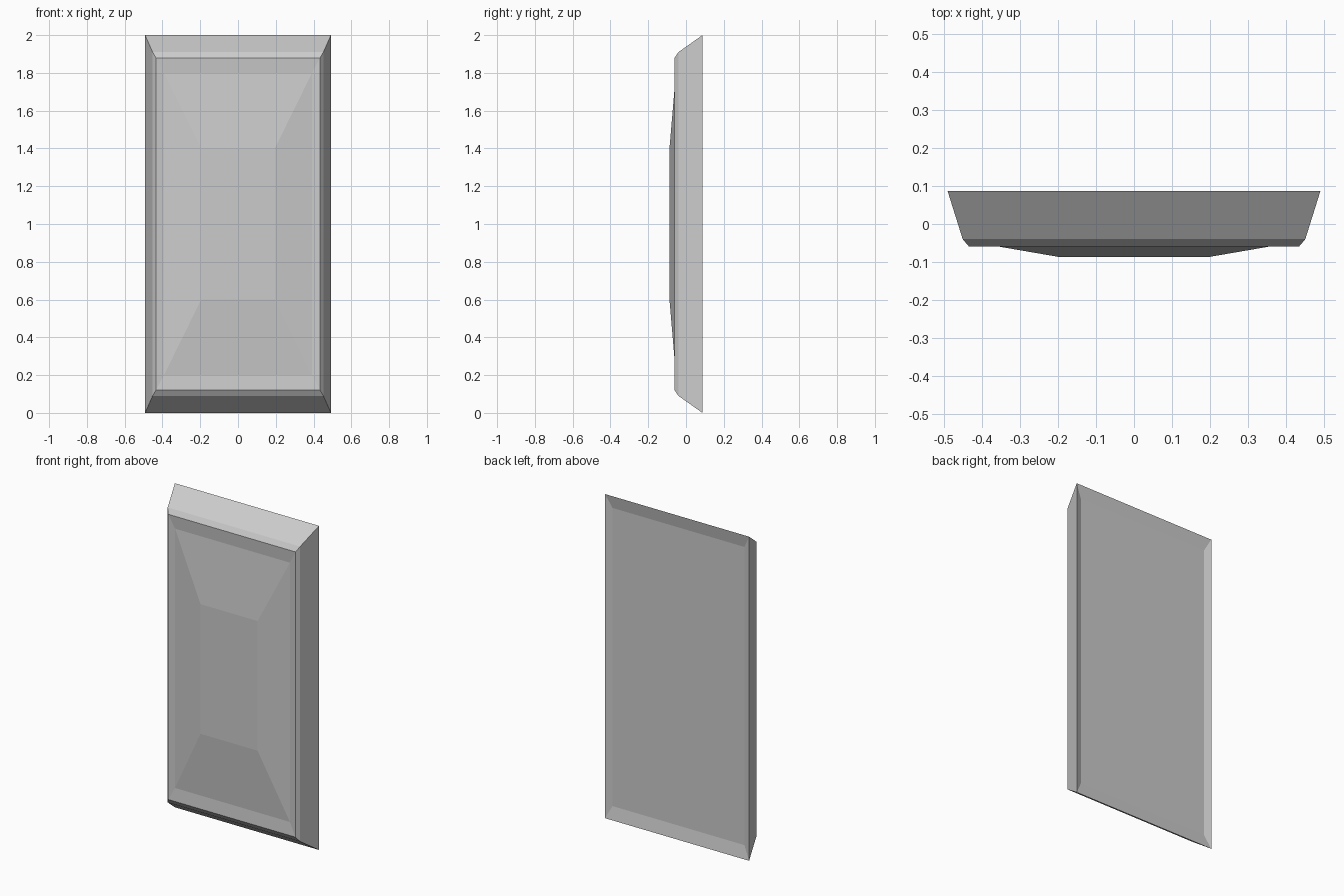
import bpy, bmesh

if "Cube" in bpy.data.objects:
    bpy.data.objects.remove(bpy.data.objects["Cube"])

# Concentric rectangular rings, back centre to front centre:
# (half width, margin from top/bottom, y)
RINGS = [
    (0.45, 0.08, 0.073),     # recessed back panel
    (0.492, 0.0, 0.0875),    # outer back edge
    (0.452, 0.09, -0.04),    # tapered side
    (0.435, 0.12, -0.06),    # bevelled rim
    (0.392, 0.20, -0.0535),  # shallow groove
    (0.195, 0.60, -0.0875),  # raised centre panel
]


def add_ring(bm, half, margin, y):
    lo, hi = margin, 2.0 - margin
    return [bm.verts.new((x, y, z)) for x, z in
            ((-half, lo), (half, lo), (half, hi), (-half, hi))]


# Bevelled panel slab
bm = bmesh.new()
loops = [add_ring(bm, *r) for r in RINGS]
for a, b in zip(loops, loops[1:]):
    for i in range(4):
        j = (i + 1) % 4
        bm.faces.new((a[i], a[j], b[j], b[i]))
bm.faces.new(loops[0][::-1])
bm.faces.new(loops[-1])
bmesh.ops.recalc_face_normals(bm, faces=bm.faces)

mesh = bpy.data.meshes.new("bevelled_panel")
bm.to_mesh(mesh)
bm.free()
panel = bpy.data.objects.new("bevelled_panel", mesh)
bpy.context.collection.objects.link(panel)
